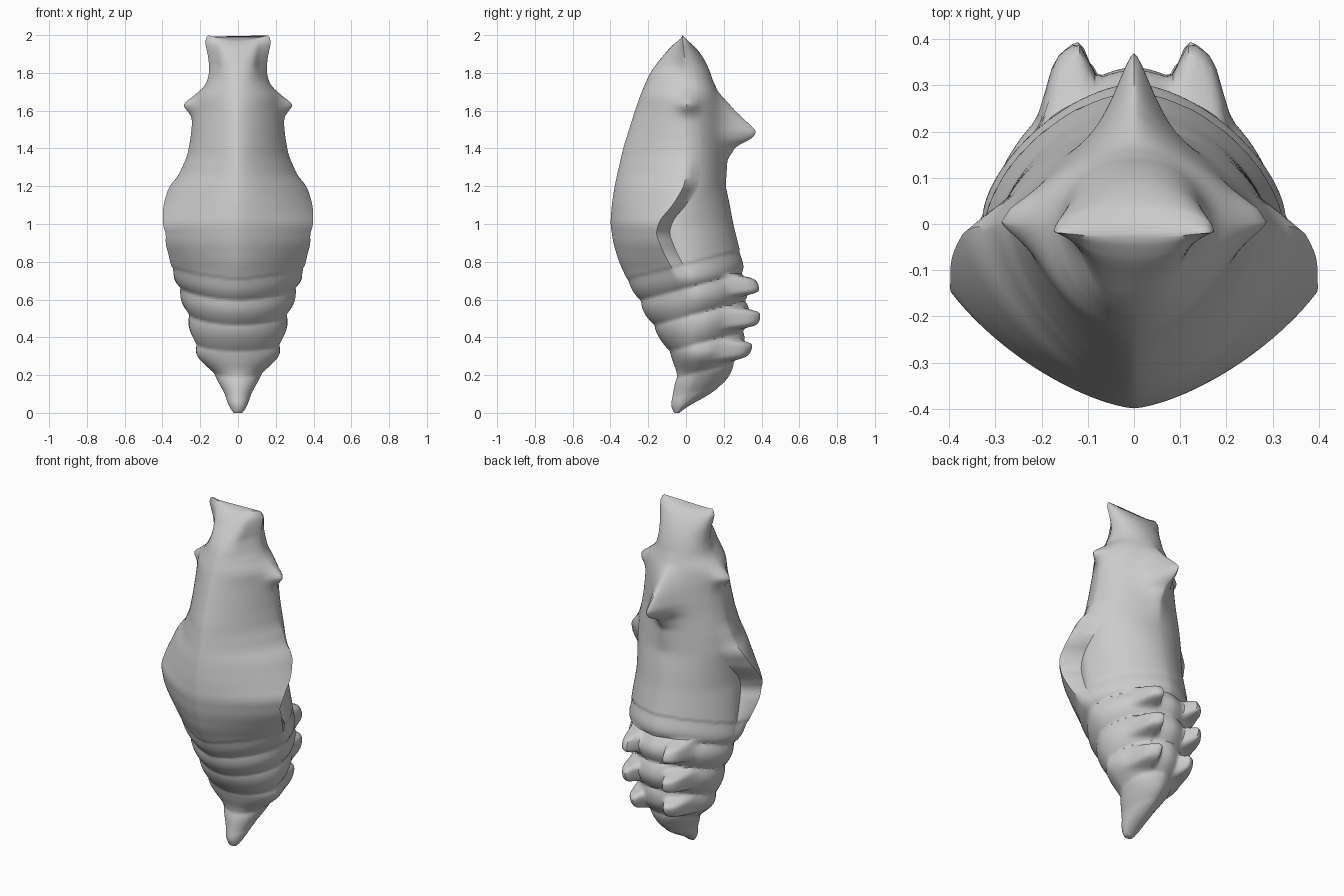
import bpy, bmesh, math
from math import exp, pi, sin, cos, acos

if "Cube" in bpy.data.objects:
    bpy.data.objects.remove(bpy.data.objects["Cube"])

N_UP = 190

# Profiles along the height: (z, value)
FRONT = [(0, -.06), (.015, -.075), (.05, -.08), (.12, -.065), (.22, -.05), (.3, -.08), (.37, -.125), (.5, -.205),
         (.67, -.295), (.8, -.355), (.9, -.385), (1, -.4), (1.1, -.393), (1.2, -.378), (1.4, -.333),
         (1.6, -.27), (1.7, -.235), (1.8, -.19), (1.9, -.12), (1.96, -.078), (1.985, -.055), (2, -.03)]
BACK = [(0, -.035), (.03, .0), (.1, .13), (.17, .215), (.22, .24), (.32, .3), (.5, .34), (.67, .335),
        (.8, .3), (.9, .275), (1, .25), (1.1, .232), (1.2, .21), (1.4, .195), (1.6, .185),
        (1.7, .16), (1.8, .13), (1.9, .085), (1.96, .045), (1.985, .022), (2, -.01)]
WIDTH = [(0, .022), (.015, .038), (.04, .05), (.1, .07), (.2, .125), (.25, .175), (.3, .22), (.37, .238), (.5, .272),
         (.6, .302), (.7, .33), (.8, .322), (.9, .313), (1, .303), (1.1, .295), (1.2, .29), (1.3, .28),
         (1.45, .252), (1.6, .235), (1.68, .22), (1.74, .168), (1.8, .152), (1.86, .154),
         (1.92, .165), (1.97, .177), (1.99, .172), (2, .155)]
MIDDLE = [(0, -.045), (.2, .07), (.5, .06), (.8, 0), (1, -.05), (1.2, 0), (1.8, 0), (2, -.02)]
# Wing cover flare and the y position of its rear edge
FLARE = [(.62, 0), (.7, .06), (.8, .24), (.9, .42), (1, .48), (1.1, .38), (1.2, .26), (1.26, .1), (1.36, 0)]
EDGE = [(0, -.047), (.2, .06), (.5, .03), (.62, -.01), (.7, -.04), (.85, -.12), (.95, -.16),
        (1.02, -.14), (1.1, -.07), (1.2, -.01), (1.35, .01), (1.8, 0), (2, -.02)]
# Front and back section roundness
N_FRONT = [(0, 1.9), (.5, 1.8), (.75, 1.45), (1.6, 1.5), (1.8, 1.9), (2, 1.9)]
N_BACK = [(0, 1.8), (.4, 1.7), (.75, 1.6), (1, 1.8), (1.3, 1.75), (1.6, 1.75), (1.8, 2.1), (2, 2.1)]
# Extra height of the dorsal horn
HORN = [(1.2, 0), (1.34, .02), (1.41, .07), (1.455, .16), (1.49, .185), (1.53, .145), (1.6, .075), (1.7, .01), (1.76, 0)]
GROOVES = [.09, .2, .35, .51, .66, .79]


def lerp(table, z):
    if z <= table[0][0]:
        return table[0][1]
    for (a, p), (b, q) in zip(table, table[1:]):
        if z <= b:
            return p + (q - p) * (z - a) / (b - a)
    return table[-1][1]


def smooth(table, z, r=.02):
    r = min(r, z, 2 - z)
    return (lerp(table, z - r) + lerp(table, z) + lerp(table, z + r)) / 3


def clamp01(t):
    return max(0.0, min(1.0, t))


def groove_depth(z, y):
    """Inset of the tilted abdomen rings."""
    s = z - .25 * y
    for a, b in zip(GROOVES, GROOVES[1:]):
        if a <= s < b:
            inset = 1 - abs(sin(pi * (s - a) / (b - a))) ** .8
            return inset * clamp01((s - .05) / .15) * clamp01((.83 - s) / .2)
    return 0.0


def section(z):
    return [smooth(t, z) for t in (FRONT, BACK, WIDTH, MIDDLE, N_FRONT, N_BACK)]


def angle_at(y, sec):
    """Angle round the section, 0 at the front, where it reaches y."""
    yf, yb, w, yc, nf, nb = sec
    if y < yc:
        return acos(clamp01((y - yc) / (yf - yc)) ** (nf / 2))
    return pi - acos(clamp01((y - yc) / (yb - yc)) ** (nb / 2))


def surface_point(z, a, step, sec):
    yf, yb, w, yc, nf, nb = sec
    front = cos(a) > 0
    n = nf if front else nb
    x = w * abs(sin(a)) ** (2 / n)
    y = yc + ((yf if front else yb) - yc) * abs(cos(a)) ** (2 / n)
    # Wing covers end in a step
    x *= 1 + smooth(FLARE, z) * (1 - step)
    # Abdomen rings
    k = 1 - (.07 if front else .09) * groove_depth(z, y)
    x, y = x * k, yc + (y - yc) * k
    if y > yc:
        # Paired nubs on the back of the rings
        for zb, xb, size in ((.675, .145, .1), (.5, .145, .105), (.33, .125, .085)):
            y += size * exp(-((x - xb) / .05) ** 4 - ((z - zb) / .052) ** 6)
        # Dorsal horn
        y += smooth(HORN, z, .01) * exp(-(x / .06) ** 1.5)
    # Side spurs
    if x > .1:
        x += .06 * exp(-(abs(z - 1.63) / .045) ** 1.7 - (abs(y - .01) / .05) ** 1.7)
    # Hollowed head sides and dipped crown
    if z > 1.74:
        if front and x > .04:
            x *= 1 - .2 * clamp01((z - 1.74) / .1) * sin(clamp01((yc - y) / max(yc - yf, .01)) * pi)
        z -= .025 * clamp01((z - 1.85) / .15) * (1 - min(1, x / .16) ** 2)
    return x, y, z


def half_ring(z):
    """Points from front to back, with vertices aligned to the wing edge."""
    sec = section(z)
    y0 = smooth(EDGE, z)
    a0 = angle_at(y0, sec)
    a1 = angle_at(y0 + min(.07, .35 * (sec[1] - y0)), sec)
    steps = [(a0 * i / 22, 0) for i in range(23)]
    steps += [((a0 + a1) / 2, .5)]
    steps += [(a1 + (pi - a1) * i / 26, 1) for i in range(27)]
    return [surface_point(z, a, s, sec) for a, s in steps]


def build_chrysalis():
    bm = bmesh.new()
    rings = []
    for i in range(N_UP + 1):
        half = half_ring(2 * i / N_UP)
        full = half + [(-x, y, z) for x, y, z in half[-2:0:-1]]
        rings.append([bm.verts.new(p) for p in full])
    n = len(rings[0])
    for lo, hi in zip(rings, rings[1:]):
        for j in range(n):
            k = (j + 1) % n
            bm.faces.new((lo[j], lo[k], hi[k], hi[j]))
    bm.faces.new(rings[0][::-1])
    bm.faces.new(rings[-1])
    bmesh.ops.recalc_face_normals(bm, faces=bm.faces)
    me = bpy.data.meshes.new("chrysalis_shell")
    bm.to_mesh(me)
    bm.free()
    ob = bpy.data.objects.new("chrysalis_shell", me)
    bpy.context.collection.objects.link(ob)
    bpy.context.view_layer.objects.active = ob
    ob.select_set(True)
    bpy.ops.object.shade_smooth_by_angle(angle=math.radians(45))


build_chrysalis()
